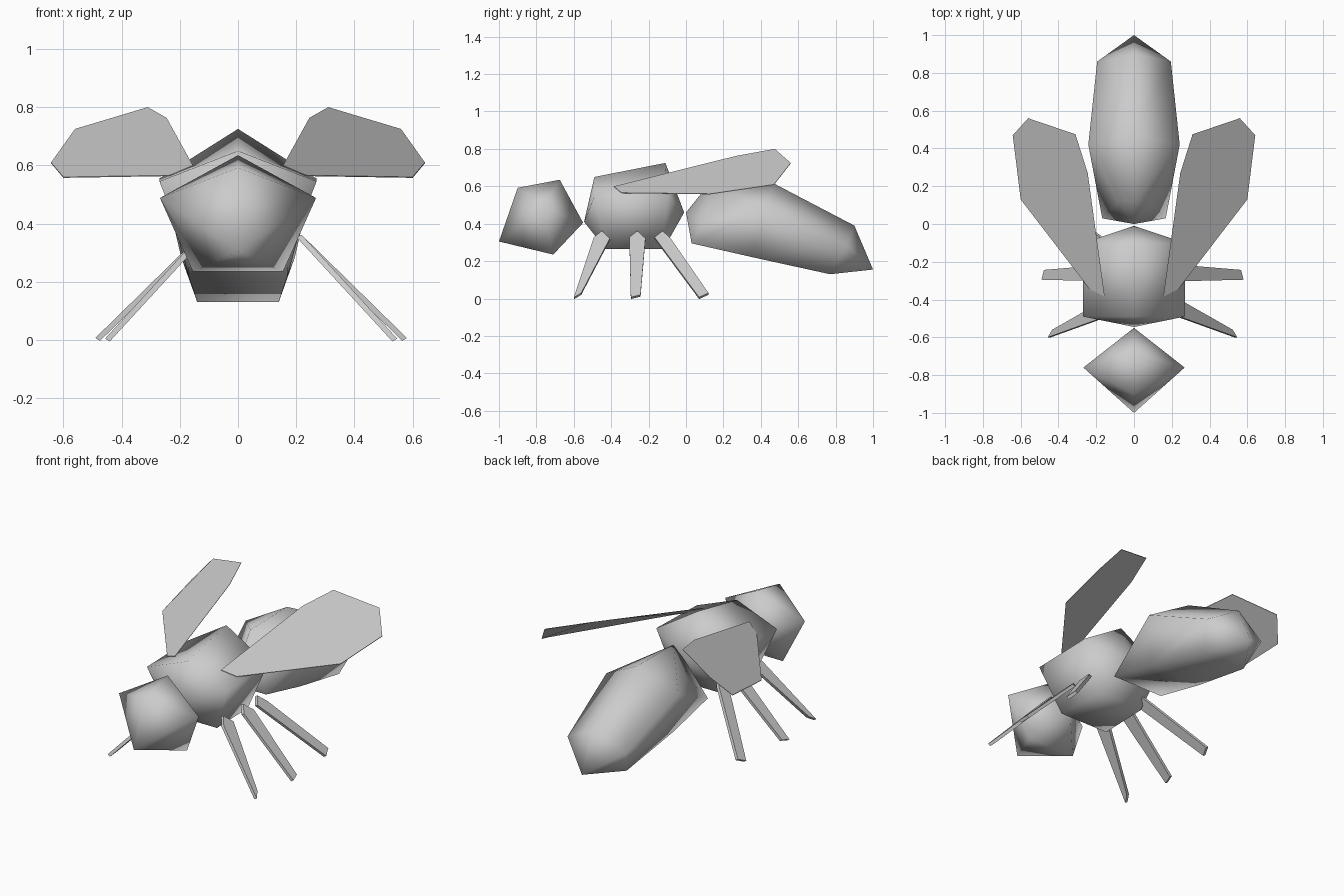
import bpy, bmesh, math
from mathutils import Vector

cube = bpy.data.objects.get("Cube")
if cube:
    bpy.data.objects.remove(cube, do_unlink=True)

grey = bpy.data.materials.new("plain grey")
grey.use_nodes = True
grey.diffuse_color = (0.6, 0.6, 0.6, 1)
grey.node_tree.nodes["Principled BSDF"].inputs["Base Color"].default_value = (0.6, 0.6, 0.6, 1)


def finish(name, bm, angle):
    bmesh.ops.recalc_face_normals(bm, faces=bm.faces)
    mesh = bpy.data.meshes.new(name)
    bm.to_mesh(mesh)
    bm.free()
    mesh.materials.append(grey)
    obj = bpy.data.objects.new(name, mesh)
    bpy.context.collection.objects.link(obj)
    bpy.ops.object.select_all(action='DESELECT')
    obj.select_set(True)
    bpy.context.view_layer.objects.active = obj
    bpy.ops.object.shade_smooth_by_angle(angle=math.radians(angle))
    return obj


def pentagon(top, side, low):
    """Five-sided ring with a ridge on top: top is (y, z), side and low are (x, y, z)."""
    (sx, sy, sz), (lx, ly, lz) = side, low
    return [(0, *top), side, low, (-lx, ly, lz), (-sx, sy, sz)]


def body(name, front, rings, rear):
    """Pentagonal rings joined lengthwise and closed to a point at each end."""
    bm = bmesh.new()
    loops = [[bm.verts.new(p) for p in ring] for ring in rings]
    tips = [bm.verts.new((0, *front)), bm.verts.new((0, *rear))]
    for i in range(5):
        j = (i + 1) % 5
        for a, b in zip(loops, loops[1:]):
            # Upper panels split from the front ridge to the rear sides
            if i in (0, 1):
                p, q = (i, j) if i == 0 else (j, i)
                bm.faces.new((a[p], a[q], b[q]))
                bm.faces.new((a[p], b[q], b[p]))
            elif i in (3, 4):
                p, q = (i, j) if i == 3 else (j, i)
                bm.faces.new((a[p], a[q], b[q]))
                bm.faces.new((a[p], b[q], b[p]))
            else:
                bm.faces.new((a[i], a[j], b[j], b[i]))
        bm.faces.new((tips[0], loops[0][j], loops[0][i]))
        bm.faces.new((tips[1], loops[-1][i], loops[-1][j]))
    return finish(name, bm, 180)


# Head: a faceted wedge with a brow above the front tip
bm = bmesh.new()
ring = pentagon((-0.675, 0.635), (0.268, -0.76, 0.488), (0.155, -0.71, 0.235))
for p in ring + [(0, -1, 0.305), (0, -0.9, 0.592), (0, -0.55, 0.405)]:
    bm.verts.new(p)
bmesh.ops.convex_hull(bm, input=bm.verts)
finish("head", bm, 180)

# Thorax
body("thorax", (-0.545, 0.41), [
    pentagon((-0.49, 0.65), (0.27, -0.49, 0.545), (0.16, -0.43, 0.265)),
    pentagon((-0.11, 0.725), (0.27, -0.1, 0.555), (0.15, -0.12, 0.265)),
], (-0.01, 0.46))

# Abdomen, pinched at the waist
body("abdomen", (0, 0.46), [
    pentagon((0.12, 0.61), (0.085, 0.12, 0.43), (0.168, 0.03, 0.295)),
    pentagon((0.47, 0.615), (0.242, 0.42, 0.486), (0.17, 0.36, 0.22)),
    pentagon((0.9, 0.39), (0.195, 0.86, 0.283), (0.14, 0.77, 0.13)),
], (1, 0.155))


def plate(name, points, shift):
    """A flat outline given a thickness along shift."""
    bm = bmesh.new()
    face = bm.faces.new([bm.verts.new(p) for p in points])
    part = bmesh.ops.extrude_face_region(bm, geom=[face])
    bmesh.ops.translate(bm, vec=shift,
                        verts=[v for v in part["geom"] if isinstance(v, bmesh.types.BMVert)])
    return finish(name, bm, 30)


# Wings: thin swept blades
WING = [(0.155, -0.385, 0.6), (0.245, 0.27, 0.763), (0.31, 0.475, 0.8), (0.56, 0.56, 0.725),
        (0.642, 0.47, 0.61), (0.6, 0.13, 0.56), (0.235, -0.345, 0.566)]
# Legs: flat tapering struts with a pointed hip; pairs mirror about an offset plane
LEG_PLANE = 0.045
LEGS = {"front": (-0.45, (-0.6, 0.005), (-0.56, 0.03), 0.92),
        "middle": (-0.26, (-0.295, 0.007), (-0.243, 0.02), 1.02),
        "rear": (-0.125, (0.07, 0.007), (0.12, 0.03), 0.92)}
for label, s in (("left", 1), ("right", -1)):
    plate(label + "_wing", [(s * x, y, z) for x, y, z in WING], Vector((0, 0, -0.003)))
    for leg, (hip, toe, heel, splay) in LEGS.items():
        outline = [(hip, 0.362), (hip - 0.043, 0.328), toe, heel, (hip + 0.043, 0.322)]
        points = []
        for y, z in outline:
            x = 0.22 + splay * (0.36 - z)
            points.append((LEG_PLANE + s * (x - LEG_PLANE), y, z))
        plate(f"{label}_{leg}_leg", points, Vector((-0.016 * s, 0, -0.01)))
